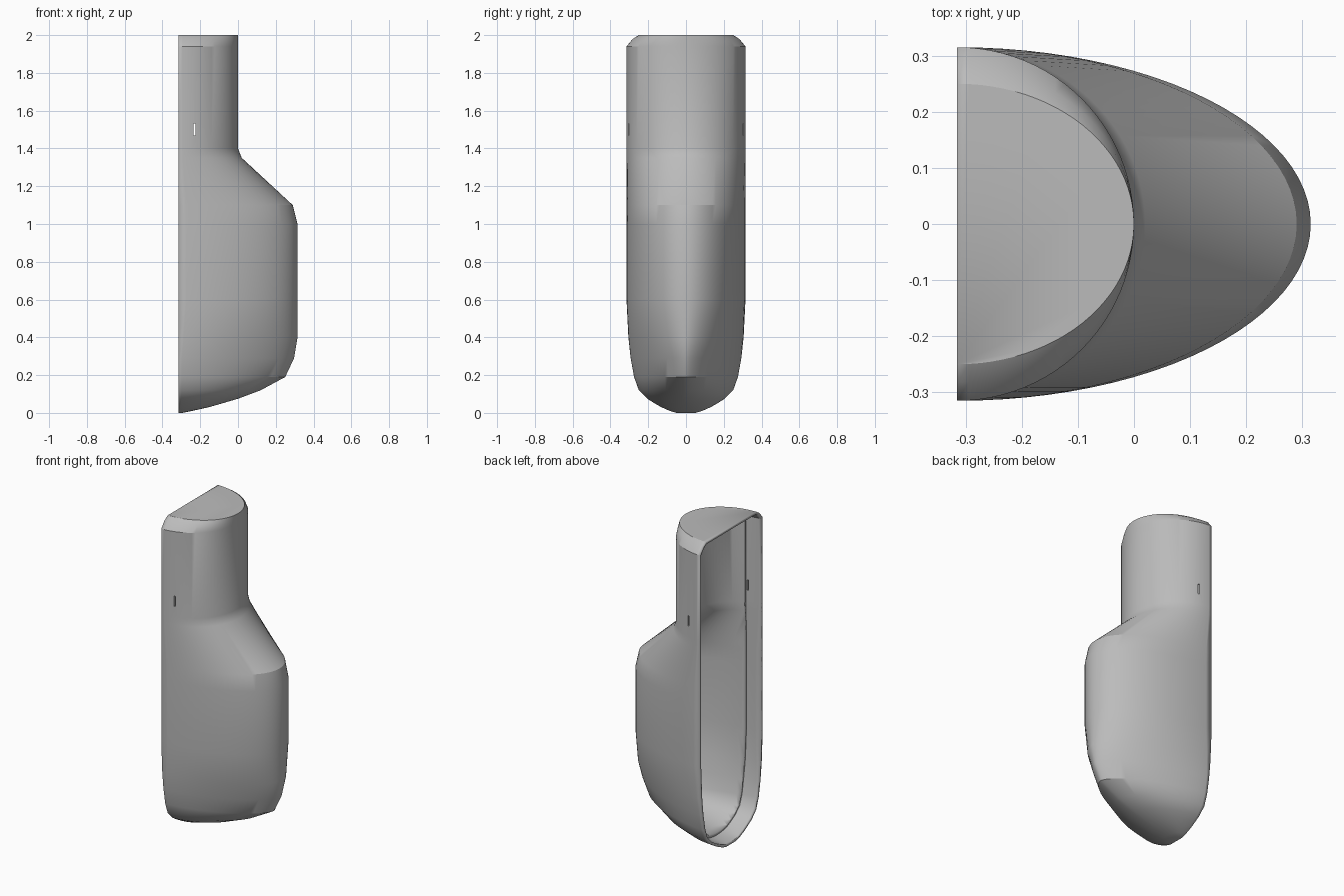
import bpy, bmesh, math

cube = bpy.data.objects.get("Cube")
if cube:
    bpy.data.objects.remove(cube)

BACK = -0.315      # plane of the open side
LEDGE = -0.215     # plane where the wall becomes thicker
STEPS = 48         # segments round each half section

# height, depth from the open side, half width, pinch of the keel
SECTIONS = [
    (0.0, 0.02, 0.05, 1.0), (0.01, 0.07, 0.085, 1.0), (0.03, 0.16, 0.13, 1.05),
    (0.05, 0.23, 0.165, 1.1), (0.075, 0.315, 0.205, 1.15), (0.12, 0.435, 0.25, 1.2),
    (0.19, 0.565, 0.275, 1.3), (0.29, 0.612, 0.293, 1.3), (0.4, 0.63, 0.305, 1.15),
    (0.6, 0.63, 0.315, 1.0), (1.0, 0.63, 0.315, 1.0), (1.1, 0.605, 0.315, 1.0),
    (1.35, 0.335, 0.315, 1.0), (1.4, 0.315, 0.315, 1.0), (1.94, 0.315, 0.315, 1.0),
    (1.98, 0.315, 0.282, 1.0), (2.0, 0.315, 0.25, 1.0),
]

grey = bpy.data.materials.new("plain grey")
grey.use_nodes = True
colour = (0.5, 0.5, 0.5, 1)
grey.diffuse_color = colour
grey.node_tree.nodes["Principled BSDF"].inputs["Base Color"].default_value = colour


def half_section(z, depth, width, pinch):
    pts = []
    for i in range(STEPS + 1):
        t = math.pi * (i / STEPS - 0.5)
        c, s = max(math.cos(t), 0), math.sin(t)
        pts.append((BACK + depth * c ** pinch,
                    math.copysign(width * abs(s) ** pinch, s), z))
    return pts


def make_skin(name, start):
    """Loft the half sections and keep what lies beyond the start plane."""
    bm = bmesh.new()
    rings = [[bm.verts.new(p) for p in half_section(*s)] for s in SECTIONS]
    for low, high in zip(rings, rings[1:]):
        for i in range(STEPS):
            bm.faces.new((low[i], low[i + 1], high[i + 1], high[i]))
    bm.faces.new(rings[-1])
    bm.faces.new(rings[0][::-1])
    if start > BACK:
        bmesh.ops.bisect_plane(bm, geom=bm.verts[:] + bm.edges[:] + bm.faces[:],
                               plane_co=(start, 0, 0), plane_no=(1, 0, 0),
                               clear_inner=True)
    mesh = bpy.data.meshes.new(name)
    bm.to_mesh(mesh)
    bm.free()
    obj = bpy.data.objects.new(name, mesh)
    bpy.context.collection.objects.link(obj)
    mesh.materials.append(grey)
    bpy.ops.object.select_all(action='DESELECT')
    bpy.context.view_layer.objects.active = obj
    obj.select_set(True)
    bpy.ops.object.shade_smooth_by_angle(angle=math.radians(28))
    return obj


def thicken(obj, thickness):
    mod = obj.modifiers.new("wall", 'SOLIDIFY')
    mod.thickness = thickness
    mod.offset = -1


# Outer shell with its thin rim
shell = make_skin("outer_shell", BACK)
thicken(shell, 0.016)

# Inner liner, set back from the rim to leave a ledge
liner = make_skin("inner_liner", LEDGE)
inset = liner.modifiers.new("inset", 'DISPLACE')
inset.mid_level = 0
inset.strength = -0.014
thicken(liner, 0.02)

# Narrow slot through both sides of the neck
bpy.ops.mesh.primitive_cube_add(size=1, location=(-0.23, 0, 1.5))
cutter = bpy.context.object
cutter.name = "slot_cutter"
cutter.scale = (0.009, 0.8, 0.065)
cutter.hide_render = True
cutter.display_type = 'WIRE'
cut = shell.modifiers.new("slots", 'BOOLEAN')
cut.operation = 'DIFFERENCE'
cut.solver = 'EXACT'
cut.object = cutter
